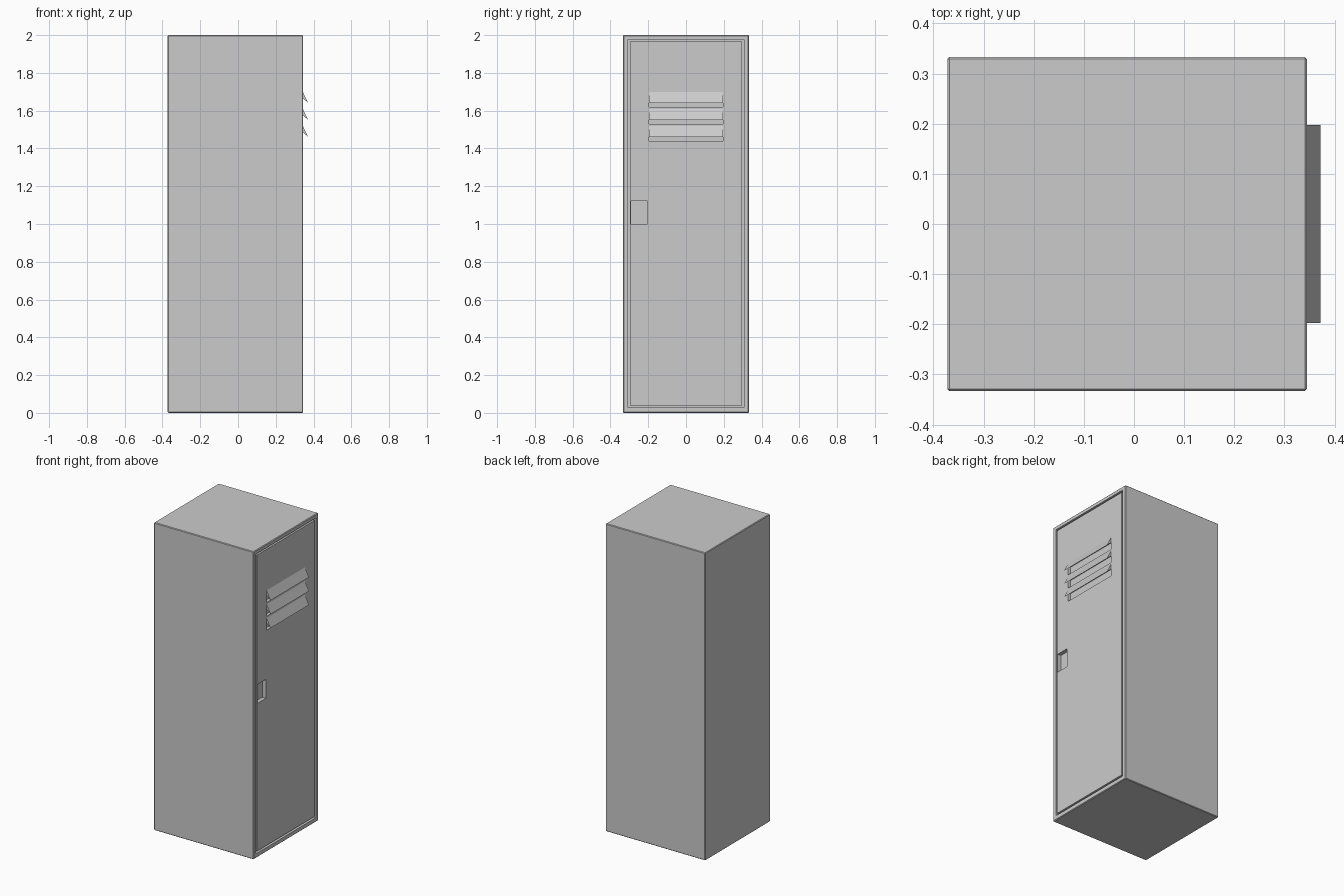
import bpy, bmesh

if "Cube" in bpy.data.objects:
    bpy.data.objects.remove(bpy.data.objects["Cube"])

FRONT = 0.344   # plane of the door face


def mesh_object(name, bm):
    bmesh.ops.recalc_face_normals(bm, faces=bm.faces[:])
    mesh = bpy.data.meshes.new(name)
    bm.to_mesh(mesh)
    bm.free()
    obj = bpy.data.objects.new(name, mesh)
    bpy.context.collection.objects.link(obj)
    return obj


def prism(name, profile, y0, y1):
    """Extrude an (x, z) profile along y."""
    bm = bmesh.new()
    face = bm.faces.new([bm.verts.new((x, y0, z)) for x, z in profile])
    ext = bmesh.ops.extrude_face_region(bm, geom=[face])
    verts = [v for v in ext["geom"] if isinstance(v, bmesh.types.BMVert)]
    bmesh.ops.translate(bm, verts=verts, vec=(0, y1 - y0, 0))
    return mesh_object(name, bm)


def box(name, x0, x1, y0, y1, z0, z1):
    return prism(name, [(x0, z0), (x1, z0), (x1, z1), (x0, z1)], y0, y1)


def apply_modifiers(obj):
    bpy.context.view_layer.objects.active = obj
    for mod in list(obj.modifiers):
        bpy.ops.object.modifier_apply(modifier=mod.name)


def cut(obj, cutter):
    mod = obj.modifiers.new("cut", "BOOLEAN")
    mod.operation, mod.solver, mod.object = "DIFFERENCE", "EXACT", cutter
    apply_modifiers(obj)
    bpy.data.objects.remove(cutter)


# Cabinet with softened edges and a shallow door opening
cabinet = box("cabinet", -0.372, FRONT + 0.001, -0.333, 0.333, 0, 2)
bevel = cabinet.modifiers.new("bevel", "BEVEL")
bevel.width, bevel.segments = 0.004, 1
apply_modifiers(cabinet)
cut(cabinet, box("opening_cutter", 0.314, 0.4, -0.307, 0.307, 0.028, 1.976))

# Door panel, leaving a narrow gap all round
door = box("door", 0.313, FRONT, -0.296, 0.296, 0.04, 1.965)

# Recessed finger pull
cut(door, box("pull_cutter", FRONT - 0.025, 0.4, -0.29, -0.205, 1.0, 1.122))

# Louvers: a vent slit in the door under each sloping hood
for i in range(3):
    top = 1.70 - 0.09 * i
    cut(door, box("slit_cutter", FRONT - 0.02, 0.4, -0.197, 0.197, top - 0.08, top - 0.02))
    prism(f"louver_{i + 1}",
          [(FRONT - 0.001, top), (0.372, top - 0.06), (FRONT, top - 0.034),
           (FRONT - 0.02, top - 0.018)], -0.197, 0.197)
